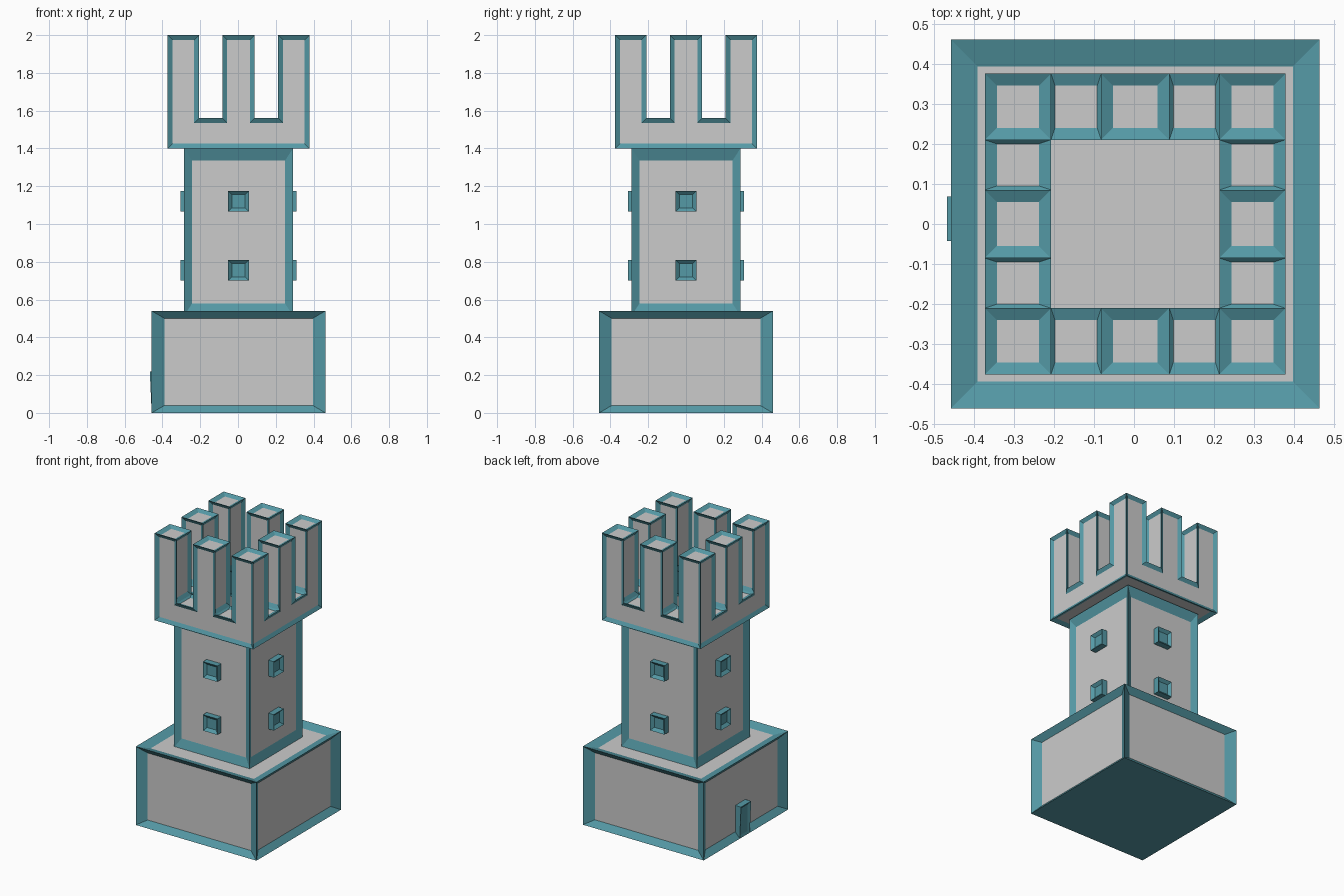
import bpy, bmesh
from mathutils import Vector

if "Cube" in bpy.data.objects:
    bpy.data.objects.remove(bpy.data.objects["Cube"])

CX = 0.003  # tower axis


def material(name, color):
    m = bpy.data.materials.new(name)
    m.diffuse_color = (*color, 1)
    m.use_nodes = True
    m.node_tree.nodes["Principled BSDF"].inputs["Base Color"].default_value = m.diffuse_color
    return m


STONE = material("stone", (0.8, 0.8, 0.8))
TRIM = material("trim", (0.09, 0.32, 0.38))


def finish(bm, name, loc=(0, 0, 0), rot=0):
    me = bpy.data.meshes.new(name)
    bm.to_mesh(me)
    bm.free()
    me.materials.append(STONE)
    me.materials.append(TRIM)
    ob = bpy.data.objects.new(name, me)
    ob.location = loc
    ob.rotation_euler.z = rot
    bpy.context.collection.objects.link(ob)
    return ob


def panel(bm, face, band, depth, mat=0):
    """Sink a rectangular panel in a face; band and depth are given per axis."""
    bm.normal_update()
    n, c = face.normal.copy(), face.calc_center_median()
    bmesh.ops.inset_region(bm, faces=[face], thickness=0.001, use_even_offset=True)
    for v in face.verts:
        for i in range(3):
            if abs(n[i]) < 0.5:
                v.co[i] -= (band[i] - 0.001) * (1 if v.co[i] > c[i] else -1)
            v.co[i] -= n[i] * depth[i]
    face.material_index = mat


def box(lo, hi):
    bm = bmesh.new()
    bmesh.ops.create_cube(bm, size=1)
    lo, hi = Vector(lo), Vector(hi)
    for v in bm.verts:
        v.co = [(hi if v.co[i] > 0 else lo)[i] for i in range(3)]
    for f in bm.faces:
        f.material_index = 1
    bm.normal_update()
    return bm


# base and shaft: blocks with a sunk stone panel on each face but the bottom
def block(name, half, z0, z1):
    bm = box((-half, -half, z0), (half, half, z1))
    size = (2 * half, 2 * half, z1 - z0)
    for f in [f for f in bm.faces if f.normal.z > -0.5]:
        panel(bm, f, [s * 0.0725 for s in size], [s * 0.037 for s in size])
    finish(bm, name, (CX, 0, 0))


block("base", 0.46, 0, 0.54)
block("shaft", 0.288, 0.515, 1.40)

# battlement: open ring of cells, every second cell raised
X = [-0.375, -0.21, -0.085, 0.085, 0.21, 0.375]
Z = [1.40, 1.56, 2.0]


def solid(i, j, k):
    if not (0 <= i < 5 and 0 <= j < 5 and 0 <= k < 2):
        return False
    ring = i in (0, 4) or j in (0, 4)
    return ring and (k == 0 or (i % 2 == 0 and j % 2 == 0))


bm = bmesh.new()
axes, groups, verts = (X, X, Z), {}, {}


def vert(idx):
    if idx not in verts:
        verts[idx] = bm.verts.new([axes[a][idx[a]] for a in range(3)])
    return verts[idx]


for cell in [(i, j, k) for i in range(5) for j in range(5) for k in range(2) if solid(i, j, k)]:
    for a in range(3):
        for s in (0, 1):
            near = list(cell)
            near[a] += 2 * s - 1
            if solid(*near):
                continue
            b, c = (a + 1) % 3, (a + 2) % 3
            loop = []
            for db, dc in ((0, 0), (1, 0), (1, 1), (0, 1)):
                p = list(cell)
                p[a] += s
                p[b] += db
                p[c] += dc
                loop.append(tuple(p))
            f = bm.faces.new([vert(p) for p in (loop if s else loop[::-1])])
            f.material_index = 1
            groups.setdefault((a, s, cell[a] + s), []).append(f)

for (a, s, level), faces in groups.items():
    if a == 2 and s == 1 and level == 1:  # crenel floors
        for f in faces:
            c = f.calc_center_median()
            narrow_x = abs(c.x) < 0.25
            panel(bm, f, (0.01, 0.03, 0) if narrow_x else (0.03, 0.01, 0), (0.01, 0.01, 0.01))
        continue
    bm.normal_update()
    thick = 0.03 if a == 2 else 0.025
    bmesh.ops.inset_region(bm, faces=faces, thickness=thick, use_even_offset=True)
    for v in {v for f in faces for v in f.verts}:
        v.co[a] -= 0.014 * (2 * s - 1)
    for f in faces:
        f.material_index = 0
finish(bm, "battlement", (CX, 0, 0))

# windows: two framed openings on each side of the shaft
for side in range(4):
    for z in (0.755, 1.12):
        bm = box((-0.055, -0.308, -0.055), (0.055, -0.255, 0.055))
        front = next(f for f in bm.faces if f.normal.y < -0.5)
        panel(bm, front, (0.02, 0, 0.02), (0, 0.018, 0), 1)
        finish(bm, "window", (CX, 0, z), side * 1.5707963)

# door on the left side, leaning slightly
bm = box((-0.467, -0.042, 0.0), (-0.41, 0.068, 0.22))
front = next(f for f in bm.faces if f.normal.x < -0.5)
panel(bm, front, (0, 0.018, 0.018), (0.015, 0, 0), 1)
for v in bm.verts:
    if v.co.z < 0.001:
        v.co.x += 0.01
finish(bm, "door")
